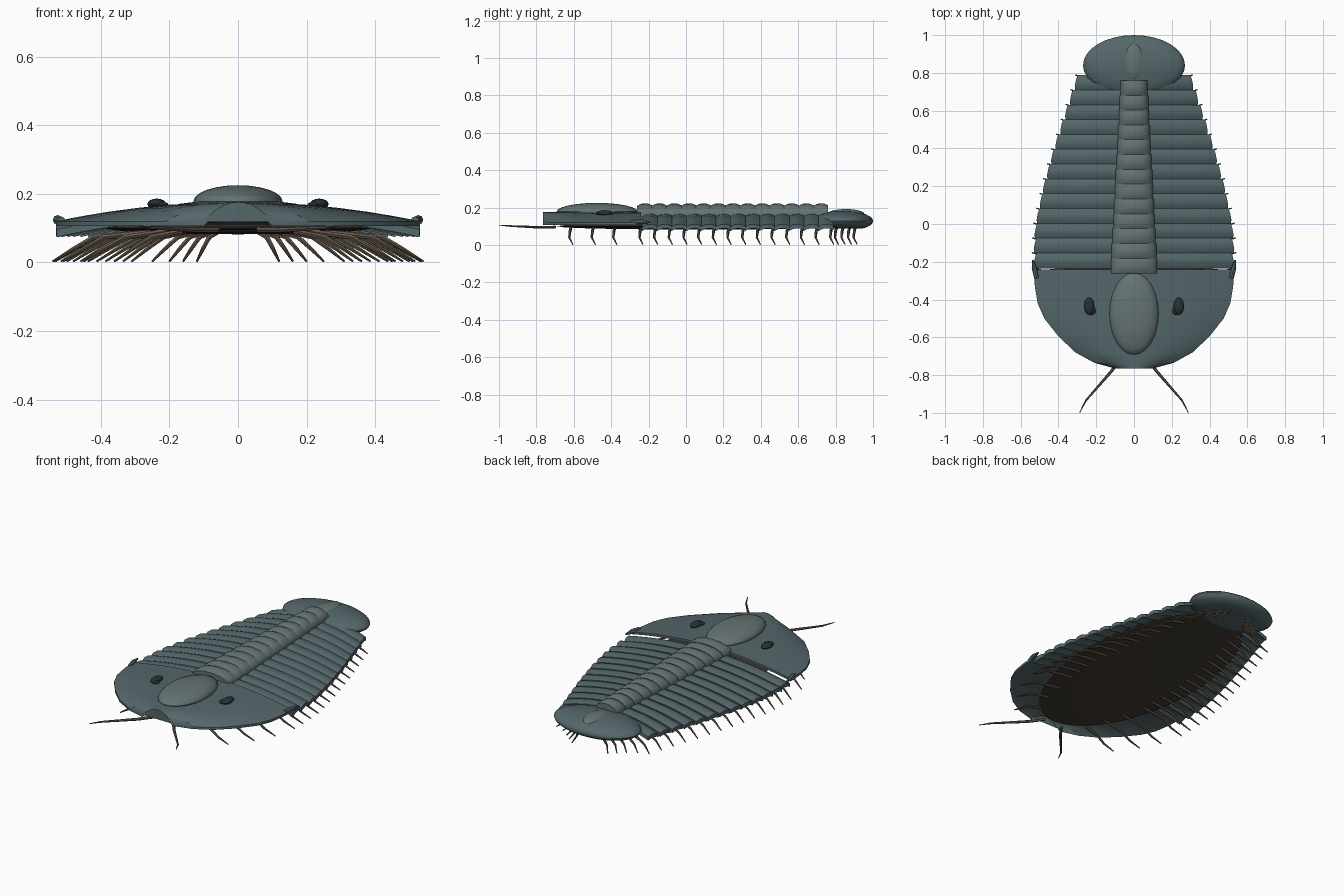
import bpy, bmesh, math
from mathutils import Vector

if "Cube" in bpy.data.objects:
    bpy.data.objects.remove(bpy.data.objects["Cube"])


def material(name, r, g, b):
    m = bpy.data.materials.new(name)
    m.diffuse_color = (r, g, b, 1)
    m.use_nodes = True
    m.node_tree.nodes["Principled BSDF"].inputs["Base Color"].default_value = m.diffuse_color
    return m


SHELL = material("shell", 0.09, 0.135, 0.145)
RIDGE = material("ridge", 0.13, 0.17, 0.17)
DARK = material("eye_dark", 0.02, 0.03, 0.035)
LIMB = material("limb", 0.13, 0.10, 0.07)
BELLY = material("belly", 0.055, 0.045, 0.035)


def finish(name, bm, mat, angle=30):
    bmesh.ops.recalc_face_normals(bm, faces=bm.faces)
    me = bpy.data.meshes.new(name)
    bm.to_mesh(me)
    bm.free()
    ob = bpy.data.objects.new(name, me)
    bpy.context.collection.objects.link(ob)
    me.materials.append(mat)
    bpy.ops.object.select_all(action='DESELECT')
    ob.select_set(True)
    bpy.context.view_layer.objects.active = ob
    bpy.ops.object.shade_smooth_by_angle(angle=math.radians(angle))
    return ob


def loft(bm, rings):
    """Skin a row of equal closed rings and cap both ends."""
    vs = [[bm.verts.new(p) for p in ring] for ring in rings]
    n = len(vs[0])
    for a, b in zip(vs, vs[1:]):
        for i in range(n):
            j = (i + 1) % n
            bm.faces.new((a[i], a[j], b[j], b[i]))
    bm.faces.new(vs[0])
    bm.faces.new(vs[-1])


def arch(y, w, base, rise, thick, power=1.0, n=12):
    """Arched strip section across x."""
    xs = [-math.cos(math.pi * i / n) for i in range(n + 1)]
    top = [(w * x, y, base + rise * max(0, 1 - x * x) ** power) for x in xs]
    return top + [(x, y, z - thick) for x, y, z in reversed(top)]


def ellipsoid(name, loc, size, mat, floor=None, u=24, v=12):
    bm = bmesh.new()
    bmesh.ops.create_uvsphere(bm, u_segments=u, v_segments=v, radius=1)
    for p in bm.verts:
        p.co = Vector([l + c * s for l, c, s in zip(loc, p.co, size)])
        if floor is not None:
            p.co.z = max(p.co.z, floor)
    return finish(name, bm, mat, 40)


def tube(bm, pts, radii, sides=6):
    """Tapered limb along a path."""
    pts = [Vector(p) for p in pts]
    rings = []
    for i, p in enumerate(pts):
        d = (pts[min(i + 1, len(pts) - 1)] - pts[max(i - 1, 0)]).normalized()
        a = d.cross(Vector((0, 0, 1))).normalized()
        b = d.cross(a)
        rings.append([p + (a * math.cos(t) + b * math.sin(t)) * radii[i]
                      for t in (2 * math.pi * k / sides for k in range(sides))])
    loft(bm, rings)


def interp(table, y):
    for (y0, a), (y1, b) in zip(table, table[1:]):
        if y <= y1:
            return a + (b - a) * (y - y0) / (y1 - y0)
    return table[-1][1]


# head shield: arched sections widening to the back
HEAD = [(-0.765, 0.10), (-0.735, 0.21), (-0.68, 0.31), (-0.595, 0.40),
        (-0.50, 0.475), (-0.42, 0.51), (-0.33, 0.525), (-0.24, 0.53)]
bm = bmesh.new()
loft(bm, [arch(y, w, 0.12, 0.056, 0.014, n=16) for y, w in HEAD])
bm.faces.new([bm.verts.new(p) for p in arch(-0.766, 0.10, 0.12, 0.056, 0, n=16)[:17]])
finish("head_shield", bm, SHELL)
ellipsoid("head_lobe", (0, -0.475, 0.178), (0.13, 0.217, 0.047), RIDGE)

# eyes and cheek spines
for s, side in ((-1, "left"), (1, "right")):
    ellipsoid(side + "_eye", (s * 0.237, -0.435, 0.17), (0.027, 0.046, 0.016), DARK, u=16, v=8)
    ellipsoid(side + "_eye_ridge", (s * 0.222, -0.46, 0.168), (0.02, 0.022, 0.009), DARK, u=12, v=6)
    bm = bmesh.new()
    tube(bm, [(s * 0.515, -0.29, 0.122), (s * 0.526, -0.24, 0.124), (s * 0.535, -0.19, 0.122)],
         [0.012, 0.014, 0.004], 8)
    finish(side + "_cheek_spine", bm, SHELL)

# thorax: thirteen overlapping side plates and raised axial rings
BODY = [(-0.25, 0.525), (-0.1, 0.525), (0.0, 0.518), (0.2, 0.475),
        (0.4, 0.42), (0.6, 0.355), (0.8, 0.29)]
COUNT = 13
STEP = 1.02 / COUNT
plates, rings = bmesh.new(), bmesh.new()
for i in range(COUNT):
    y = -0.235 + i * STEP
    w = interp(BODY, y + STEP / 2)
    loft(plates, [arch(y + t * STEP, w + dw, 0.108 + dz, 0.058, 0.022)
                  for t, dz, dw in ((0, -0.012, 0.004), (0.3, 0, 0.006),
                                    (0.7, 0.003, 0), (1.04, -0.006, -0.008))])
    a = 0.122 - 0.05 * i / (COUNT - 1)
    sections = []
    for t, h in ((0, 0.042), (0.25, 0.054), (0.7, 0.056), (1.0, 0.046)):
        ring = arch(y - 0.027 + t * (STEP + 0.002), a, 0.166, h, 0, 0.5)[:13]
        sections.append(ring + [(a, ring[0][1], 0.135), (-a, ring[0][1], 0.135)])
    loft(rings, sections)
finish("thorax_side_plates", plates, SHELL)
finish("thorax_axial_rings", rings, RIDGE)

# tail shield
ellipsoid("tail_shield", (0, 0.84, 0.128), (0.27, 0.16, 0.055), SHELL, floor=0.088, u=32, v=14)
ellipsoid("tail_axis", (0, 0.855, 0.165), (0.056, 0.1, 0.027), RIDGE, u=16, v=10)

# soft underside
ellipsoid("belly", (0, 0.06, 0.1), (0.385, 0.75, 0.018), BELLY, u=40, v=10)

# legs: y position and reach of the tip
LEGS = [(-0.62, 0.36), (-0.5, 0.45), (-0.385, 0.51)]
LEGS += [(-0.245 + i * STEP, interp(BODY, -0.235 + i * STEP) + 0.015) for i in range(COUNT + 1)]
LEGS += [(0.80, 0.25), (0.835, 0.20), (0.87, 0.16), (0.9, 0.12)]
for s, side in ((-1, "left"), (1, "right")):
    bm = bmesh.new()
    for y, tip in LEGS:
        k = min(1, tip / 0.4)
        tube(bm, [(s * tip * 0.45, y + 0.005, 0.092), (s * (tip - 0.12 * k), y, 0.074),
                  (s * (tip - 0.06 * k), y - 0.004, 0.04), (s * tip, y + 0.015, 0.003)],
             [0.008, 0.008, 0.006, 0.003])
    finish(side + "_legs", bm, LIMB)
    # antenna
    bm = bmesh.new()
    tube(bm, [(s * 0.06, -0.70, 0.095), (s * 0.12, -0.78, 0.094),
              (s * 0.255, -0.935, 0.101), (s * 0.288, -0.999, 0.106)],
         [0.009, 0.008, 0.005, 0.002])
    finish(side + "_antenna", bm, LIMB)
